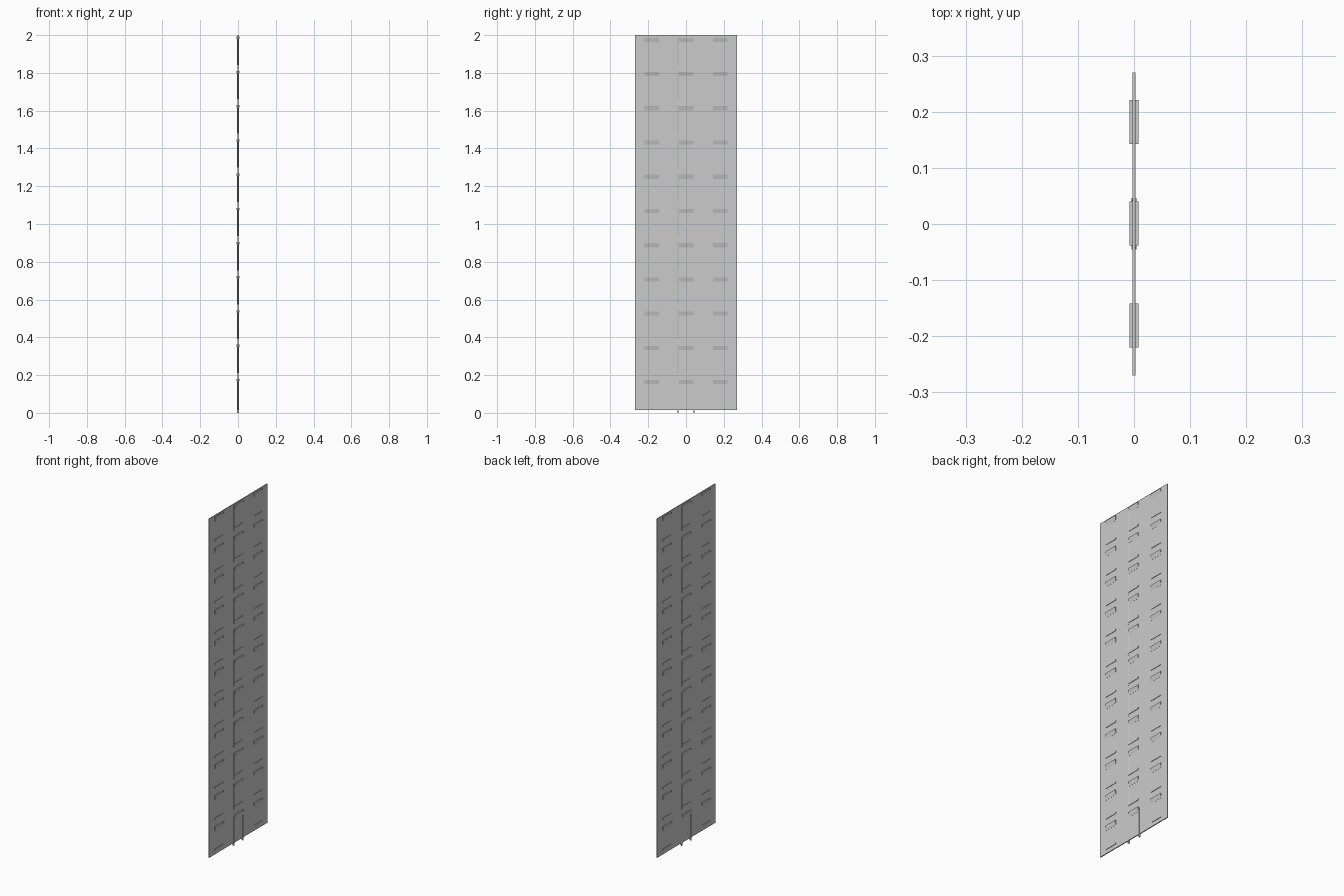
import bpy, bmesh

if "Cube" in bpy.data.objects:
    bpy.data.objects.remove(bpy.data.objects["Cube"])

PITCH = 0.1812
TOP = 1.992
COLS = (-0.181, 0.001, 0.182)


def prism(bm, base, offset):
    """Extrude a polygon of 3D points along an offset."""
    a = [bm.verts.new(p) for p in base]
    b = [bm.verts.new([p[i] + offset[i] for i in range(3)]) for p in base]
    n = len(a)
    bm.faces.new(a)
    bm.faces.new(b[::-1])
    for i in range(n):
        j = (i + 1) % n
        bm.faces.new((a[i], b[i], b[j], a[j]))


def box(bm, x, y0, y1, z0, z1):
    prism(bm, [(-x, y0, z0), (x, y0, z0), (x, y0, z1), (-x, y0, z1)], (0, y1 - y0, 0))


def finish(bm, name):
    bmesh.ops.recalc_face_normals(bm, faces=bm.faces)
    me = bpy.data.meshes.new(name)
    bm.to_mesh(me)
    bm.free()
    bpy.context.collection.objects.link(bpy.data.objects.new(name, me))


# Thin facade slab
bm = bmesh.new()
box(bm, 0.0026, -0.27, 0.27, 0.016, 2.0)
finish(bm, "facade_panel")

# Wedge-shaped window heads, on both faces
bm = bmesh.new()
for row in range(11):
    z = TOP - row * PITCH
    for y in COLS:
        s = y - 0.039
        prism(bm, [(-0.008, s, z), (0.008, s, z), (0.008, s, z - 0.006),
                   (0.003, s, z - 0.028), (-0.003, s, z - 0.028), (-0.008, s, z - 0.006)],
              (0, 0.078, 0))
finish(bm, "window_heads")

# Slim window sills (the ground floor middle bay is the door)
bm = bmesh.new()
for row in range(11):
    z = TOP - 0.136 - row * PITCH
    for y in COLS:
        if row == 10 and abs(y) < 0.1:
            continue
        box(bm, 0.005, y - 0.039, y + 0.039, z - 0.005, z + 0.004)
finish(bm, "window_sills")

# Slim vertical fins beside the middle windows, rotated round on the other face
bm = bmesh.new()
for row in range(10):
    z = TOP - row * PITCH
    for s in (-1, 1):
        prism(bm, [(-s * 0.002, s * 0.044, z), (-s * 0.0045, s * 0.044, z),
                   (-s * 0.002, s * 0.038, z)], (0, 0, -0.15))
finish(bm, "vertical_fins")

# Door frame standing on the ground
bm = bmesh.new()
box(bm, 0.0045, -0.045, -0.039, 0.0, 0.172)
box(bm, 0.0045, 0.040, 0.046, 0.0, 0.172)
box(bm, 0.0045, -0.039, 0.040, 0.164, 0.172)
finish(bm, "door_frame")
